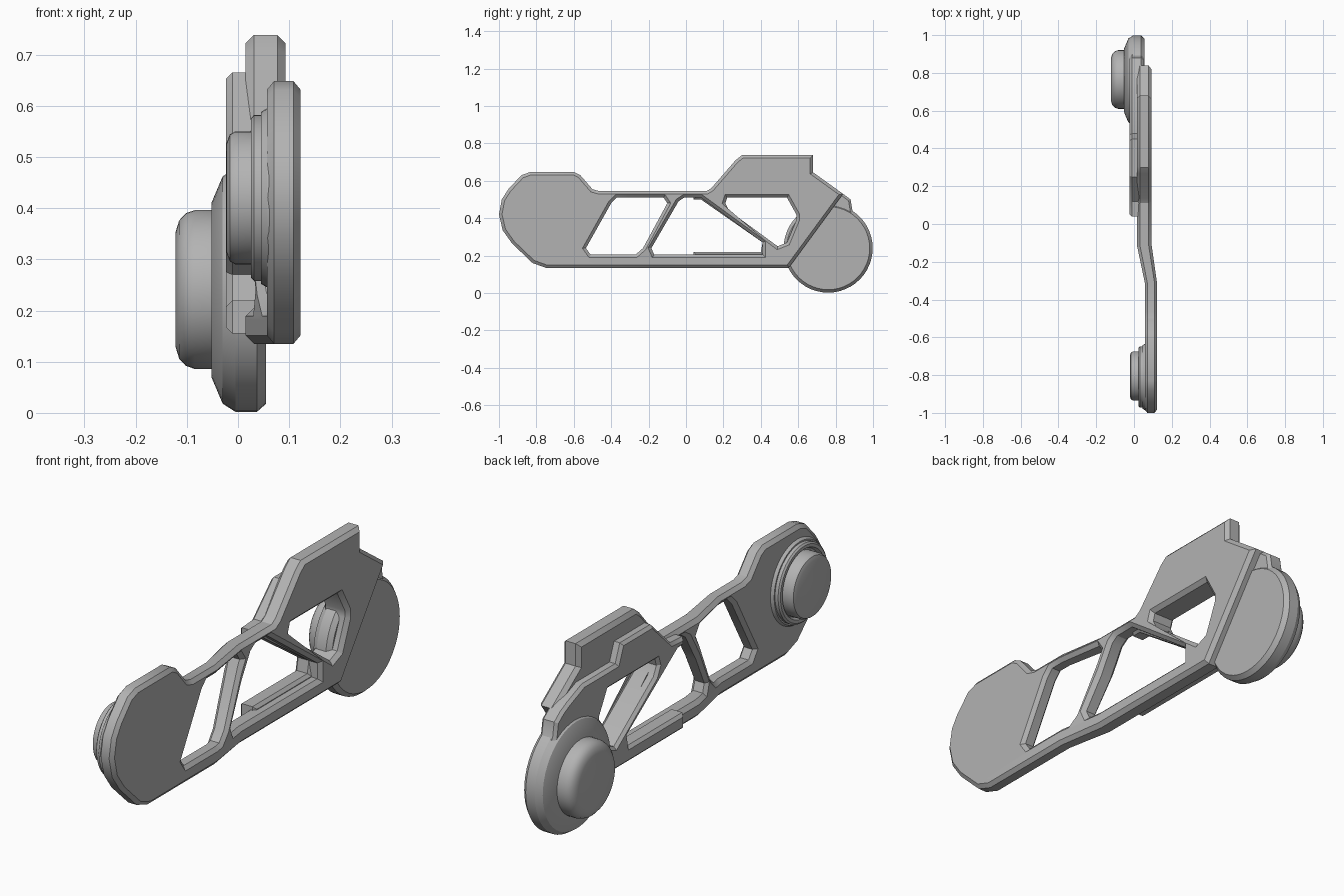
import bpy, bmesh, math
from mathutils import Vector

cube = bpy.data.objects.get("Cube")
if cube:
    bpy.data.objects.remove(cube)

GREY = (0.45, 0.45, 0.45, 1)
mat = bpy.data.materials.new("plain grey")
mat.use_nodes = True
mat.diffuse_color = GREY
mat.node_tree.nodes["Principled BSDF"].inputs["Base Color"].default_value = GREY


def finish(name, bm):
    """Clean the mesh, link it and shade it."""
    bmesh.ops.remove_doubles(bm, verts=bm.verts, dist=0.0002)
    bmesh.ops.recalc_face_normals(bm, faces=bm.faces)
    me = bpy.data.meshes.new(name)
    bm.to_mesh(me)
    bm.free()
    me.materials.append(mat)
    ob = bpy.data.objects.new(name, me)
    bpy.context.collection.objects.link(ob)
    bpy.ops.object.select_all(action="DESELECT")
    ob.select_set(True)
    bpy.context.view_layer.objects.active = ob
    bpy.ops.object.shade_smooth_by_angle(angle=math.radians(30))
    return ob


def chamfered_plate(loops, x0, x1, chamfer):
    """Fill (y, z) loops, first the outline and then holes, into a plate."""
    cu = bpy.data.curves.new("outline", "CURVE")
    cu.dimensions = "2D"
    cu.fill_mode = "BOTH"
    cu.extrude = (x1 - x0) / 2 - chamfer
    cu.bevel_depth = chamfer
    cu.bevel_resolution = 0
    cu.offset = -chamfer
    for pts in loops:
        sp = cu.splines.new("POLY")
        sp.points.add(len(pts) - 1)
        for p, (y, z) in zip(sp.points, pts):
            p.co = (y, z, 0, 1)
        sp.use_cyclic_u = True
    helper = bpy.data.objects.new("outline", cu)
    bpy.context.collection.objects.link(helper)
    me = bpy.data.meshes.new_from_object(
        helper.evaluated_get(bpy.context.evaluated_depsgraph_get()))
    bm = bmesh.new()
    bm.from_mesh(me)
    bpy.data.objects.remove(helper)
    bpy.data.curves.remove(cu)
    bpy.data.meshes.remove(me)
    for v in bm.verts:
        y, z, x = v.co
        v.co = (x + (x0 + x1) / 2, y, z)
    return bm


def turned(name, profile, y, z, steps=48):
    """Spin an (x, radius) profile about an axis along x."""
    bm = bmesh.new()
    vs = [bm.verts.new((x, y + r, z)) for x, r in profile]
    es = [bm.edges.new(pair) for pair in zip(vs, vs[1:])]
    bmesh.ops.spin(bm, geom=vs + es, cent=(0, y, z), axis=(1, 0, 0),
                   angle=math.tau, steps=steps, use_merge=True)
    return finish(name, bm)


# Openings between the ribs
front_hole = [(-0.37, 0.51), (-0.12, 0.51), (-0.10, 0.48), (-0.23, 0.24),
              (-0.27, 0.205), (-0.51, 0.205), (-0.535, 0.24), (-0.40, 0.48)]
middle_hole = [(-0.01, 0.51), (0.08, 0.51), (0.41, 0.27), (0.41, 0.205),
               (-0.17, 0.205), (-0.185, 0.24), (-0.04, 0.49)]
rear_hole = [(0.22, 0.51), (0.54, 0.51), (0.59, 0.42), (0.59, 0.39),
             (0.54, 0.27), (0.49, 0.25), (0.23, 0.44), (0.21, 0.48)]

# Main plate, cranked sideways toward the front end
outline = [(-0.83, 0.648), (-0.60, 0.648), (-0.565, 0.63), (-0.50, 0.555),
           (-0.465, 0.545), (0.11, 0.545), (0.135, 0.56), (0.265, 0.71),
           (0.30, 0.738), (0.68, 0.738), (0.68, 0.645), (0.84, 0.53),
           (0.55, 0.135), (-0.75, 0.135), (-0.82, 0.16), (-0.93, 0.265),
           (-0.98, 0.335), (-1.0, 0.42), (-0.985, 0.5), (-0.95, 0.555),
           (-0.88, 0.63)]
bm = chamfered_plate([outline, front_hole, middle_hole, rear_hole],
                     0.015, 0.093, 0.016)
BEND_FRONT, BEND_REAR = -0.31, -0.11
for y in (BEND_FRONT, BEND_REAR):
    bmesh.ops.remove_doubles(bm, verts=bm.verts, dist=0.0002)
    bmesh.ops.bisect_plane(bm, geom=bm.verts[:] + bm.edges[:] + bm.faces[:],
                           plane_co=(0, y, 0), plane_no=(0, 1, 0))
for v in bm.verts:
    t = (BEND_REAR - v.co.y) / (BEND_REAR - BEND_FRONT)
    t = min(1, max(0, t))
    moved = 0.057 + (v.co.x - 0.015) * 0.83
    v.co.x += (moved - v.co.x) * t
finish("main_plate", bm)

# Reinforcing layer on the inner side of the rear half
layer = [(0.04, 0.535), (0.12, 0.54), (0.25, 0.665), (0.45, 0.665),
         (0.48, 0.59), (0.70, 0.59), (0.80, 0.55), (0.84, 0.53),
         (0.88, 0.50), (0.89, 0.44), (0.92, 0.40), (0.80, 0.20),
         (0.58, 0.155), (0.04, 0.155), (0.04, 0.22), (0.40, 0.22),
         (0.41, 0.27), (0.08, 0.50), (0.04, 0.50)]
finish("inner_layer", chamfered_plate([layer, rear_hole], -0.023, 0.05, 0.012))

# Rear round hub and its cap
turned("rear_hub", [(0.055, 0), (0.055, 0.222), (0.037, 0.238),
                    (-0.005, 0.238), (-0.030, 0.222), (-0.052, 0.17),
                    (-0.052, 0)], 0.76, 0.24)
turned("rear_cap", [(-0.04, 0), (-0.04, 0.155), (-0.085, 0.155),
                    (-0.102, 0.149), (-0.115, 0.135), (-0.122, 0.112),
                    (-0.122, 0)], 0.765, 0.241)

# Front stepped collar and its cap
turned("front_collar", [(0.07, 0), (0.07, 0.175), (0.057, 0.175),
                        (0.045, 0.168), (0.045, 0.162), (0.031, 0.162),
                        (0.025, 0.155), (0.025, 0.142), (0.04, 0.135),
                        (0.04, 0)], -0.81, 0.42)
turned("front_cap", [(0.05, 0), (0.05, 0.13), (-0.005, 0.13),
                     (-0.016, 0.124), (-0.022, 0.108), (-0.022, 0)],
       -0.805, 0.42)
